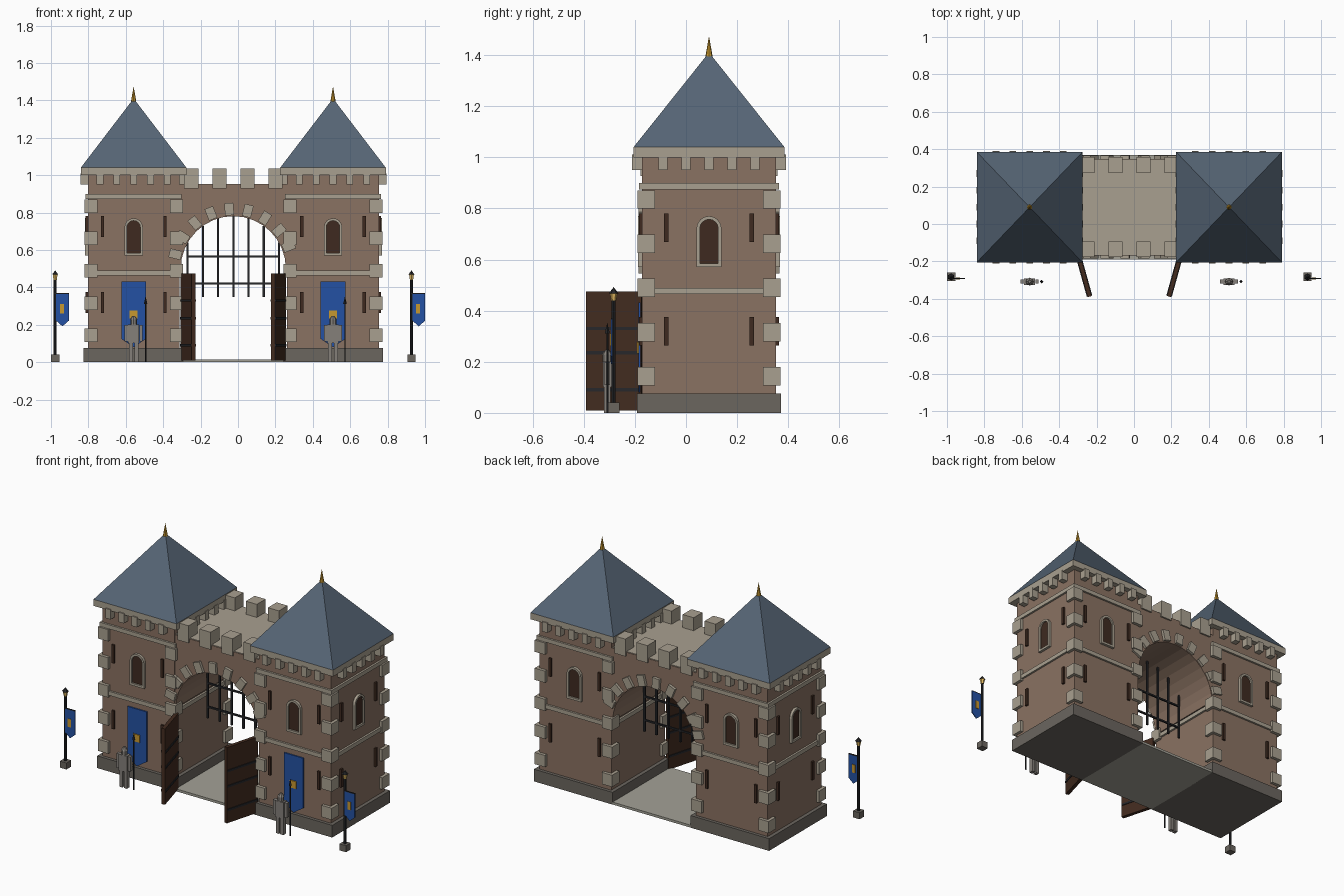
import bpy, bmesh
from math import pi, sin, cos, radians, sqrt
from mathutils import Matrix, Vector

if "Cube" in bpy.data.objects:
    bpy.data.objects.remove(bpy.data.objects["Cube"])

T = Matrix.Translation
R = Matrix.Rotation
GX, CY, OFF = -0.025, 0.09, 0.533       # gate centre x, depth centre, tower offset


def mat(name, hexcol):
    m = bpy.data.materials.new(name)
    rgb = [int(hexcol[i:i + 2], 16) / 255 for i in (0, 2, 4)]
    m.diffuse_color = [((c + 0.055) / 1.055) ** 2.4 for c in rgb] + [1]
    m.use_nodes = True
    m.node_tree.nodes["Principled BSDF"].inputs["Base Color"].default_value = m.diffuse_color
    return m


WALL, TRIM, BASE = mat("wall", "8A7262"), mat("trim", "A9A090"), mat("plinth", "6B665F")
ROOF, GOLD, DARK = mat("slate", "566575"), mat("gold", "C9982F"), mat("recess", "3E2A20")
WOOD, IRON, BLUE = mat("wood", "422B1F"), mat("iron", "26272A"), mat("cloth", "2451A3")
PAVE, ARMOR, LIGHT = mat("paving", "A3A196"), mat("armor", "85807A"), mat("lamp_glow", "E0B860")


def finish(name, bm, material):
    bmesh.ops.recalc_face_normals(bm, faces=bm.faces)
    me = bpy.data.meshes.new(name)
    bm.to_mesh(me)
    bm.free()
    me.materials.append(material)
    ob = bpy.data.objects.new(name, me)
    bpy.context.collection.objects.link(ob)
    return ob


def blocks(name, material, items, M=Matrix()):
    """items: (centre, size[, rotation matrix])"""
    bm = bmesh.new()
    for c, s, *rot in items:
        m = M @ T(c) @ (rot[0] if rot else Matrix()) @ Matrix.Diagonal((*s, 1))
        bmesh.ops.create_cube(bm, size=1, matrix=m)
    return finish(name, bm, material)


def cone(name, material, c, r1, r2, h, seg=8, scale=(1, 1), turn=0):
    """c is the centre of the base"""
    bm = bmesh.new()
    m = T(Vector(c) + Vector((0, 0, h / 2))) @ Matrix.Diagonal((*scale, 1, 1)) @ R(turn, 4, 'Z')
    bmesh.ops.create_cone(bm, cap_ends=True, segments=seg, radius1=r1, radius2=r2, depth=h, matrix=m)
    return finish(name, bm, material)


def plate(name, material, pts, y0, y1, M=Matrix()):
    """extruded x-z outline"""
    bm = bmesh.new()
    f = bm.faces.new([bm.verts.new(M @ Vector((x, y0, z))) for x, z in pts])
    ext = bmesh.ops.extrude_face_region(bm, geom=[f])["geom"]
    d = M.to_3x3() @ Vector((0, y1 - y0, 0))
    bmesh.ops.translate(bm, vec=d, verts=[v for v in ext if isinstance(v, bmesh.types.BMVert)])
    bm.faces.new([v for v in reversed(f.verts)]) if not f.is_valid else None
    return finish(name, bm, material)


def strip(name, material, inner, outer, y0, y1, closed, M=Matrix()):
    """solid band between two matching x-z outlines"""
    bm = bmesh.new()
    rows = [[bm.verts.new(M @ Vector((p[0], y, p[1]))) for p, y in
             ((i, y0), (o, y0), (o, y1), (i, y1))] for i, o in zip(inner, outer)]
    n = len(rows)
    for k in range(n if closed else n - 1):
        a, b = rows[k], rows[(k + 1) % n]
        for j in range(4):
            bm.faces.new((a[j], a[(j + 1) % 4], b[(j + 1) % 4], b[j]))
    if not closed:
        bm.faces.new(rows[0])
        bm.faces.new(rows[-1])
    return finish(name, bm, material)


def arch_outline(hw, z0, top):
    zc = top - hw
    return [(-hw, z0), (hw, z0)] + [(hw * cos(a * pi / 8), zc + hw * sin(a * pi / 8)) for a in range(9)]


def pennant(cx, hw, top, side, tip):
    return [(cx - hw, top), (cx - hw, side), (cx, tip), (cx + hw, side), (cx + hw, top)]


HX, HY = 0.245, 0.2615      # tower half sizes
for s, side in ((-1, "left"), (1, "right")):
    cx = GX + s * OFF
    # tower masses
    blocks(side + "_tower_body", WALL, [((cx, CY, 0.51), (2 * HX, 2 * HY, 0.98))])
    blocks(side + "_tower_plinth", BASE, [((cx, CY, 0.0375), (0.535, 0.562, 0.075))])
    blocks(side + "_string_courses", TRIM,
           [((cx, CY, z), (2 * HX + 0.024, 2 * HY + 0.024, 0.025)) for z in (0.477, 0.886)])
    blocks(side + "_cornice", TRIM, [((cx, CY, 1.02), (0.565, 0.59, 0.04))])
    cone(side + "_roof", ROOF, (cx, CY, 1.04), 0.2825 * sqrt(2), 0, 0.37, 4, (1, 0.295 / 0.2825), pi / 4)
    cone(side + "_finial", GOLD, (cx, CY, 1.395), 0.014, 0, 0.08)
    # corner stones
    blocks(side + "_quoins", TRIM,
           [((cx + i * (HX - 0.016), CY + j * (HY - 0.016), 0.143 + 0.173 * k), (0.07, 0.07, 0.072))
            for i in (-1, 1) for j in (-1, 1) for k in range(5)])
    # corbels, slits and windows on each face
    for face, ang, d in (("front", 0, HY), ("outer", s * pi / 2, HX), ("back", pi, HY), ("inner", -s * pi / 2, HX)):
        M = T((cx, CY, 0)) @ R(ang, 4, 'Z') @ T((0, -d, 0))
        name = side + "_" + face
        row = [-0.18, -0.09, 0, 0.09, 0.18]
        blocks(name + "_corbels", TRIM, [((x, -0.015, 0.98), (0.036, 0.05, 0.06)) for x in row], M)
        if face == "inner":
            continue
        blocks(name + "_arrow_slits", DARK,
               [((x, -0.002, z), (0.017, 0.02, 0.112)) for x in (-0.167, 0.167) for z in (0.32, 0.725)], M)
        inner, outer = arch_outline(0.036, 0.584, 0.757), arch_outline(0.049, 0.57, 0.77)
        strip(name + "_window_frame", TRIM, inner, outer, -0.016, 0.01, True, M)
        plate(name + "_window_pane", DARK, inner, -0.006, 0.01, M)
    # wall banner with emblem
    plate(side + "_wall_banner", BLUE, pennant(cx, 0.066, 0.432, 0.125, 0.08), -0.186, -0.178)
    blocks(side + "_wall_banner_emblem", GOLD, [((cx, -0.188, 0.255), (0.044, 0.008, 0.045))])

    # door leaf with iron straps
    hinge, free = Vector((GX + s * 0.272, -0.172, 0)), Vector((GX + s * 0.212, -0.388, 0))
    D = T((hinge + free) / 2) @ Vector((1, 0, 0)).rotation_difference(free - hinge).to_matrix().to_4x4()
    ln = (free - hinge).length
    blocks(side + "_door", WOOD, [((0, 0, 0.242), (ln, 0.022, 0.466))], D)
    blocks(side + "_door_straps", IRON, [((0, 0, z), (ln * 0.97, 0.03, 0.013)) for z in (0.09, 0.235, 0.33)], D)

    # guard
    gy = -0.308
    blocks(side + "_guard_body", ARMOR,
           [((cx + i * 0.015, gy, 0.053), (0.021, 0.026, 0.106)) for i in (-1, 1)] +
           [((cx + i * 0.039, gy, 0.155), (0.017, 0.022, 0.09)) for i in (-1, 1)] +
           [((cx, gy, 0.152), (0.058, 0.035, 0.1))])
    cone(side + "_guard_head", ARMOR, (cx, gy, 0.2), 0.018, 0.018, 0.03)
    cone(side + "_guard_helmet", ARMOR, (cx, gy, 0.228), 0.021, 0.007, 0.02)
    cone(side + "_spear_shaft", IRON, (cx + 0.064, gy, 0), 0.004, 0.004, 0.32, 6)
    cone(side + "_spear_head", IRON, (cx + 0.064, gy, 0.31), 0.01, 0, 0.043, 4)

    # lamp post with flag
    px, py = GX + s * 0.9525, -0.283
    blocks(side + "_lamp_base", BASE, [((px, py, 0.02), (0.045, 0.045, 0.04))])
    cone(side + "_lamp_pole", IRON, (px, py, 0.03), 0.008, 0.008, 0.415)
    cone(side + "_lantern", LIGHT, (px, py, 0.44), 0.01, 0.015, 0.03, 6)
    cone(side + "_lantern_cap", IRON, (px, py, 0.468), 0.019, 0, 0.024, 6)
    blocks(side + "_flag_arm", IRON, [((px + 0.036, py - 0.008, 0.368), (0.074, 0.006, 0.006))])
    plate(side + "_flag", BLUE, pennant(px + 0.039, 0.034, 0.366, 0.222, 0.192), py - 0.011, py - 0.005)
    blocks(side + "_flag_emblem", GOLD, [((px + 0.036, py - 0.008, 0.286), (0.021, 0.012, 0.05))])

# bridge over the gate
r, zs = 0.281, 0.5
inner = [(0.29, zs)] + [(r * cos(i * pi / 16), zs + r * sin(i * pi / 16)) for i in range(17)] + [(-0.29, zs)]
outer = [(x, 0.95) for x, z in inner]
strip("gate_arch_wall", WALL, inner, outer, -0.168, 0.348, False, T((GX, 0, 0)))
blocks("gate_deck", TRIM, [((GX, CY, 0.946), (0.57, 0.51, 0.016))])
blocks("gate_merlons", TRIM, [((GX + x, CY + y, 0.981), (0.075, 0.085, 0.107))
                              for x in (-0.225, -0.075, 0.075, 0.225) for y in (-0.225, 0.225)])
blocks("arch_stones", TRIM,
       [((GX + 0.319 * cos(radians(a)), y, zs + 0.319 * sin(radians(a))), (0.066, 0.04, 0.048), R(-radians(a), 4, 'Y'))
        for a in range(22, 170, 18) for y in (-0.165, 0.345)])
blocks("gate_floor", PAVE, [((GX, CY, 0.0075), (0.54, 0.56, 0.015))])

# portcullis
bars = []
for k in range(-3, 4):
    x = k * 0.0813
    top = zs + sqrt(r * r - x * x)
    bars.append(((GX + x, CY, (0.35 + top) / 2), (0.011, 0.011, top - 0.35)))
bars += [((GX, CY, z), (0.5, 0.01, 0.01)) for z in (0.42, 0.565)]
blocks("portcullis", IRON, bars)
